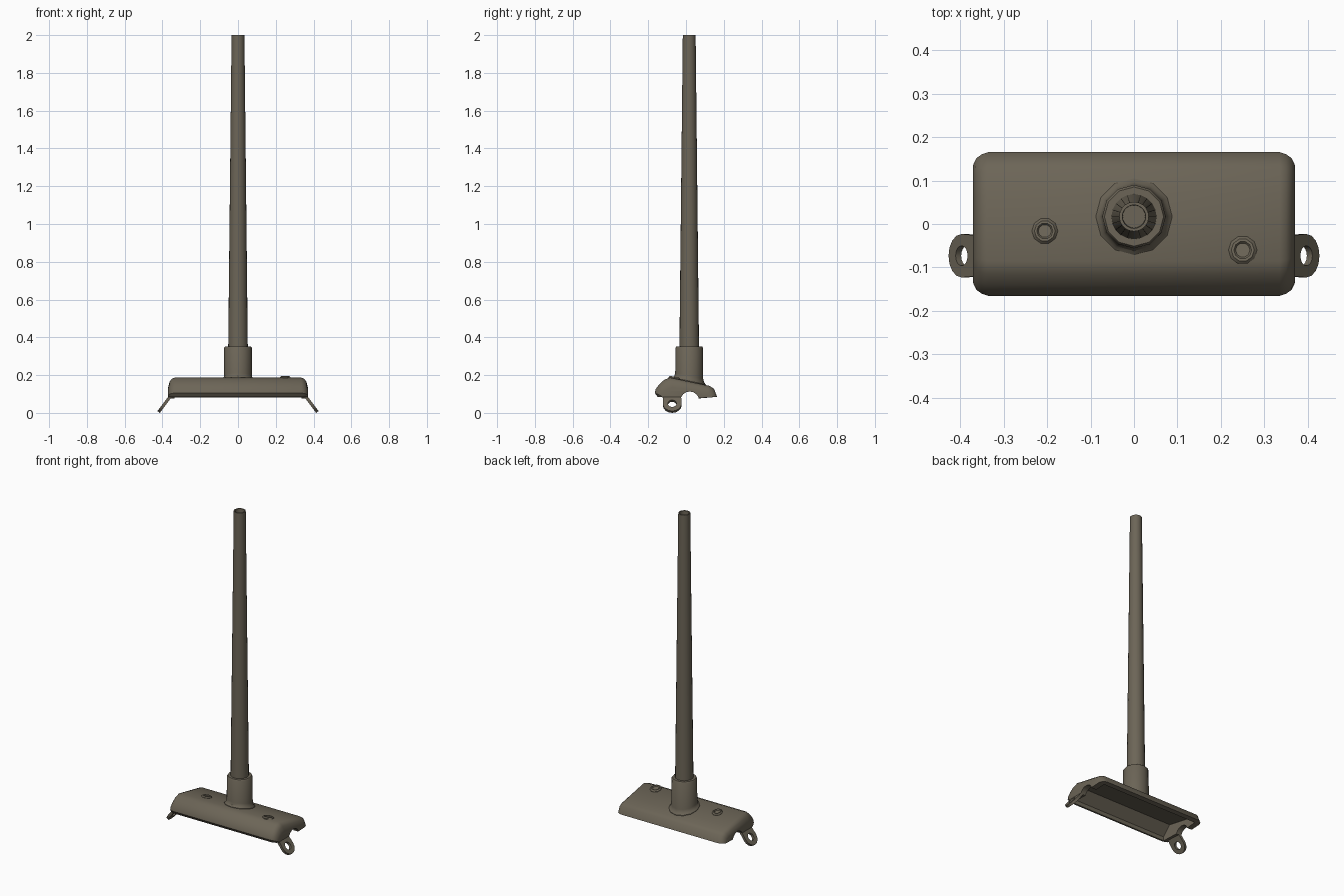
import bpy, bmesh
from math import sin, cos, pi
from mathutils import Vector

cube = bpy.data.objects.get("Cube")
if cube:
    bpy.data.objects.remove(cube, do_unlink=True)

# Single weathered metal colour
COLOUR = (0.15, 0.13, 0.095, 1)
metal = bpy.data.materials.new("dark olive metal")
metal.use_nodes = True
metal.diffuse_color = COLOUR
shader = metal.node_tree.nodes["Principled BSDF"]
shader.inputs["Base Color"].default_value = COLOUR
shader.inputs["Roughness"].default_value = 0.7

CENTRE_Y = 0.017
SLOPE = -0.21


def roof(y):
    return 0.187 + SLOPE * (y + 0.085)


def finish(name, bm):
    bmesh.ops.recalc_face_normals(bm, faces=bm.faces)
    mesh = bpy.data.meshes.new(name)
    bm.to_mesh(mesh)
    bm.free()
    mesh.materials.append(metal)
    obj = bpy.data.objects.new(name, mesh)
    bpy.context.collection.objects.link(obj)
    return obj


def skin(name, rings):
    """Join closed rings of points into a capped solid."""
    bm = bmesh.new()
    rows = [[bm.verts.new(p) for p in ring] for ring in rings]
    for a, b in zip(rows, rows[1:]):
        for i in range(len(a)):
            j = (i + 1) % len(a)
            bm.faces.new((a[i], a[j], b[j], b[i]))
    bm.faces.new(rows[0])
    bm.faces.new(rows[-1])
    return finish(name, bm)


def lathe(name, x, y, steps, sides):
    """Steps are (radius, height, tilt); tilt follows the sloping roof."""
    rings = []
    for r, z, tilt in steps:
        ring = []
        for i in range(sides):
            a = 2 * pi * i / sides
            dy = r * sin(a)
            ring.append((x + r * cos(a), y + dy, z + tilt * SLOPE * dy))
        rings.append(ring)
    return skin(name, rings)


def smooth(obj, angle=0.6):
    bpy.ops.object.select_all(action="DESELECT")
    obj.select_set(True)
    bpy.context.view_layer.objects.active = obj
    bpy.ops.object.shade_smooth_by_angle(angle=angle)


def cut(obj, cutter):
    cutter.hide_render = True
    mod = obj.modifiers.new("cut", "BOOLEAN")
    mod.operation = "DIFFERENCE"
    mod.solver = "EXACT"
    mod.object = cutter
    bpy.context.view_layer.objects.active = obj
    bpy.ops.object.modifier_apply(modifier=mod.name)
    bpy.data.objects.remove(cutter, do_unlink=True)


# Base plate: sloping cross-section with rounded ends
profile = [(-0.15, 0.085), (-0.165, 0.105), (-0.16, 0.127), (-0.14, 0.153),
           (-0.115, 0.175), (-0.085, 0.187), (0.07, roof(0.07)), (0.125, roof(0.125)),
           (0.148, 0.128), (0.165, 0.085), (0.075, 0.077)]
half = [(0.37, 0.82, 0.5), (0.362, 0.92, 0.8), (0.35, 0.97, 0.94), (0.335, 1, 1)]
sections = [(-x, sy, sz) for x, sy, sz in half] + half[::-1]
base = skin("base_plate", [[(x, y * sy, 0.08 + (z - 0.08) * sz) for y, z in profile]
                           for x, sy, sz in sections])

# Hollow underside
hollow = [(-0.135, 0), (-0.14, 0.11), (-0.085, 0.165), (0.07, 0.134), (0.132, 0.118), (0.14, 0)]
cut(base, skin("hollow_cutter", [[(x, y, z) for y, z in hollow] for x in (-0.335, 0.335)]))

# Arched notch through both ends
arch = [(0.02 + 0.05 * cos(2 * pi * i / 16), 0.063 + 0.05 * sin(2 * pi * i / 16))
        for i in range(16)]
cut(base, skin("notch_cutter", [[(x, y, z) for y, z in arch] for x in (-0.5, 0.5)]))
smooth(base)

# Socket collar with a flared foot
z0 = roof(CENTRE_Y)
collar = lathe("socket_collar", 0, CENTRE_Y,
               [(0.088, z0 - 0.01, 1), (0.088, z0 + 0.003, 1), (0.079, z0 + 0.012, 1),
                (0.074, z0 + 0.03, 1), (0.073, 0.345, 0), (0.068, 0.352, 0),
                (0.05, 0.352, 0)], 12)
smooth(collar)

# Tapered handle with a recessed tip
pole = lathe("handle_pole", 0, CENTRE_Y,
             [(0.052, 0.33, 0), (0.034, 2, 0), (0.027, 2, 0), (0.026, 1.97, 0)], 20)
smooth(pole)

# Bolts on the roof of the plate
for name, x, y, r in (("right_bolt", -0.205, -0.016, 0.03), ("left_bolt", 0.25, -0.06, 0.033)):
    z = roof(y)
    bolt = lathe(name, x, y, [(r, z - 0.008, 1), (r, z + 0.002, 1), (r * 0.8, z + 0.009, 1),
                              (r * 0.62, z + 0.009, 1), (r * 0.5, z + 0.004, 1)], 10)
    smooth(bolt)

# Slanted eyelet tabs at both ends
SEGMENTS = 16
for side, name in ((-1, "right_eyelet"), (1, "left_eyelet")):
    bm = bmesh.new()
    loops = []
    for n in (-0.008, 0.008):
        for r in (0.05, 0.023):
            row = []
            for i in range(SEGMENTS):
                a = 2 * pi * i / SEGMENTS
                u, v = r * cos(a), r * sin(a)
                if r > 0.04 and cos(a) < -0.1:
                    u = -0.065
                p = Vector((0.39, -0.073, 0.045)) + Vector((0.6, 0, -0.8)) * u
                p += Vector((0, 1, 0)) * v + Vector((0.8, 0, 0.6)) * n
                row.append(bm.verts.new((p.x * side, p.y, p.z)))
            loops.append(row)
    low_out, low_in, top_out, top_in = loops
    for a, b in ((low_out, low_in), (low_in, top_in), (top_in, top_out), (top_out, low_out)):
        for i in range(SEGMENTS):
            j = (i + 1) % SEGMENTS
            bm.faces.new((a[i], a[j], b[j], b[i]))
    smooth(finish(name, bm))
